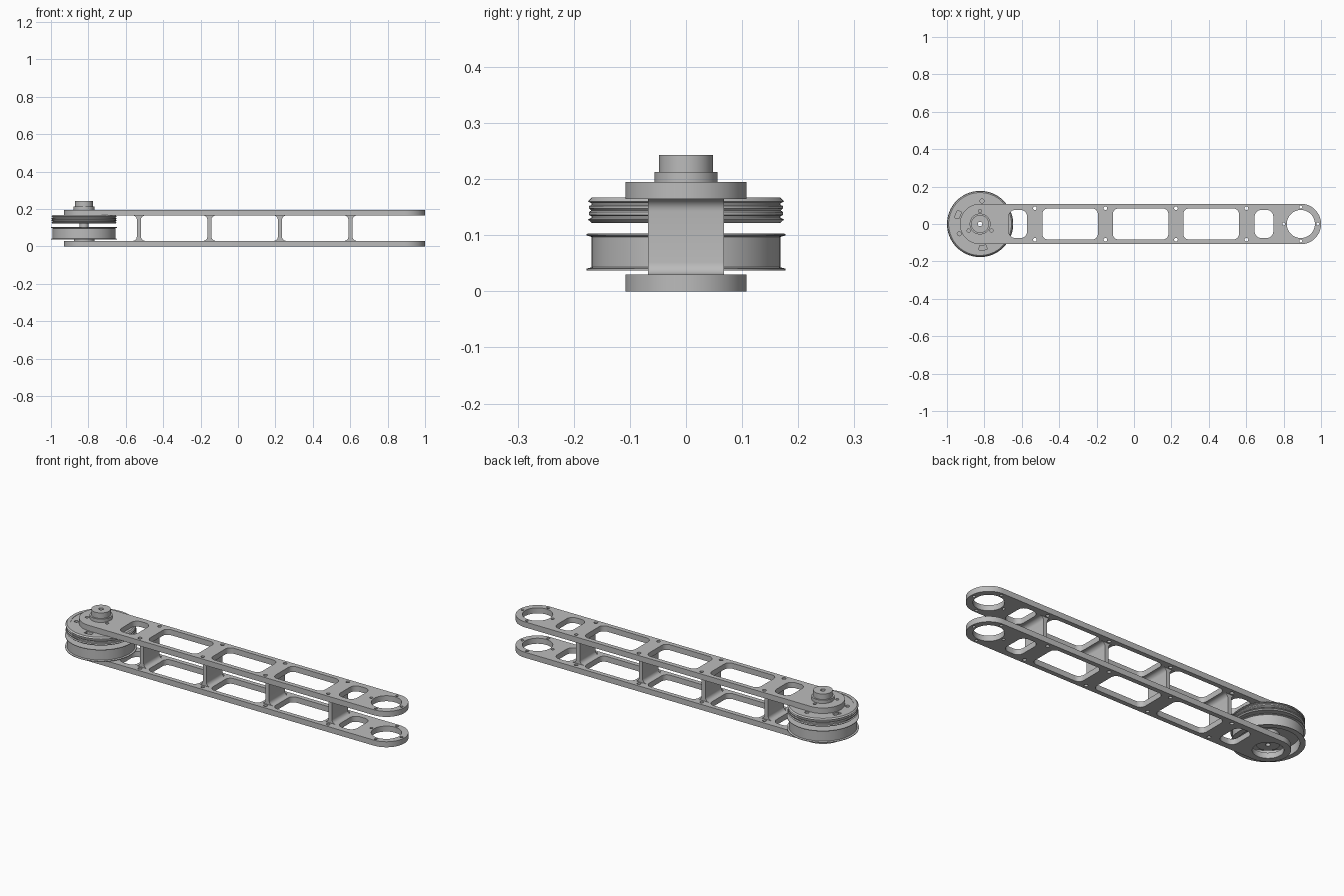
import bpy, bmesh
from math import pi, sin, cos, radians

cube = bpy.data.objects.get("Cube")
if cube:
    bpy.data.objects.remove(cube)

steel = bpy.data.materials.new("plain_grey")
steel.use_nodes = True
GREY = (0.5, 0.5, 0.5, 1)
steel.diffuse_color = GREY
steel.node_tree.nodes["Principled BSDF"].inputs["Base Color"].default_value = GREY

PIVOT, TIP, HALF = -0.823, 0.892, 0.108
STATIONS = [-0.53, -0.153, 0.224, 0.601]


def finish(name, mesh):
    bm = bmesh.new()
    bm.from_mesh(mesh)
    bmesh.ops.remove_doubles(bm, verts=bm.verts, dist=0.00005)
    bmesh.ops.recalc_face_normals(bm, faces=bm.faces)
    bm.to_mesh(mesh)
    bm.free()
    mesh.materials.clear()
    mesh.materials.append(steel)
    obj = bpy.data.objects.new(name, mesh)
    bpy.context.collection.objects.link(obj)
    bpy.ops.object.select_all(action="DESELECT")
    obj.select_set(True)
    bpy.context.view_layer.objects.active = obj
    bpy.ops.object.shade_smooth_by_angle(angle=radians(35))
    return obj


def arc(x, y, r, a0, a1, n):
    return [(x + r * cos(radians(a0 + (a1 - a0) * i / n)),
             y + r * sin(radians(a0 + (a1 - a0) * i / n))) for i in range(n + 1)]


def circle(x, y, r, n=24):
    return arc(x, y, r, 0, 360, n)[:-1]


def window(x0, x1, h, r):
    corners = [(x1 - r, h - r), (x0 + r, h - r), (x0 + r, r - h), (x1 - r, r - h)]
    return [p for i, (x, y) in enumerate(corners)
            for p in arc(x, y, r, 90 * i, 90 * i + 90, 6)]


def arc_slot(x, y, r, w, a0, a1):
    return arc(x, y, r + w, a0, a1, 12) + arc(x, y, r - w, a1, a0, 12)


def bolt_ring(x, r, angles, size):
    return [circle(x + r * cos(radians(a)), r * sin(radians(a)), size, 12) for a in angles]


def flat(name, loops, z0, z1):
    """Extrude an outline with holes between two heights."""
    cu = bpy.data.curves.new(name, "CURVE")
    cu.dimensions, cu.fill_mode = "2D", "BOTH"
    cu.extrude = (z1 - z0) / 2
    for loop in loops:
        sp = cu.splines.new("POLY")
        sp.points.add(len(loop) - 1)
        for pt, (x, y) in zip(sp.points, loop):
            pt.co = (x, y, 0, 1)
        sp.use_cyclic_u = True
    tmp = bpy.data.objects.new(name + "_outline", cu)
    bpy.context.collection.objects.link(tmp)
    deps = bpy.context.evaluated_depsgraph_get()
    mesh = bpy.data.meshes.new_from_object(tmp.evaluated_get(deps))
    bpy.data.objects.remove(tmp)
    obj = finish(name, mesh)
    obj.location.z = (z0 + z1) / 2
    return obj


def lathe(name, profile, n=80):
    """Revolve a closed (radius, height) profile around the pivot axis."""
    bm = bmesh.new()
    rings = [[bm.verts.new((PIVOT + r * cos(2 * pi * i / n), r * sin(2 * pi * i / n), z))
              for i in range(n)] for r, z in profile]
    for k, ring in enumerate(rings):
        nxt = rings[(k + 1) % len(rings)]
        for i in range(n):
            j = (i + 1) % n
            bm.faces.new((ring[i], ring[j], nxt[j], nxt[i]))
    mesh = bpy.data.meshes.new(name)
    bm.to_mesh(mesh)
    bm.free()
    return finish(name, mesh)


# Side plates: rounded bar with lightening windows and bolt holes
outline = arc(TIP, 0, HALF, -90, 90, 32) + arc(PIVOT, 0, HALF, 90, 270, 32)
holes = [window(a + 0.04, b - 0.04, 0.083, 0.03) for a, b in zip(STATIONS, STATIONS[1:])]
holes += [window(-0.67, -0.572, 0.075, 0.035), window(0.645, 0.745, 0.075, 0.035)]
holes += [circle(x, s * 0.084, 0.01, 12) for x in STATIONS for s in (-1, 1)]
holes += [circle(TIP, 0, 0.075, 48)] + bolt_ring(TIP, 0.091, (0, 90, 180, 270), 0.008)
flat("lower_plate", [outline] + holes + [circle(PIVOT, 0, 0.075, 48)], 0, 0.03)
hub_bolts = bolt_ring(PIVOT, 0.07, (90, 210, 330), 0.009)
flat("upper_plate", [outline] + holes + [circle(PIVOT, 0, 0.03)] + hub_bolts, 0.165, 0.195)

# Spacers: thin webs with filleted feet against both plates
R, WEB, MID, RISE = 0.022, 0.011, 0.0975, 0.0675
for i, x in enumerate(STATIONS):
    e = WEB + R
    y = RISE - R
    prof = (arc(e, y, R, 90, 180, 6)[::-1] + arc(-e, y, R, 0, 90, 6)[::-1][::-1])
    top_right = arc(e, y, R, 180, 90, 6)
    top_left = [(-px, py) for px, py in reversed(top_right)]
    prof = top_right + top_left
    prof += [(px, -py) for px, py in reversed(prof)]
    spacer = flat("spacer_%d" % (i + 1), [prof], -0.068, 0.068)
    spacer.rotation_euler.x = pi / 2
    spacer.location = (x, 0, MID)

# Lower pulley: flanged drum, open underneath
lathe("lower_pulley", [(0.012, 0.103), (0.172, 0.103), (0.177, 0.1025), (0.177, 0.0995),
                       (0.168, 0.097), (0.168, 0.043), (0.177, 0.0405), (0.177, 0.0375),
                       (0.172, 0.037), (0.15, 0.037), (0.15, 0.085), (0.055, 0.085),
                       (0.055, 0.03), (0.012, 0.03)])

# Upper pulley: grooved rim around a slotted disc
lathe("upper_pulley_rim", [(0.15, 0.122), (0.168, 0.122), (0.175, 0.128), (0.168, 0.131),
                           (0.168, 0.134), (0.173, 0.136), (0.173, 0.141), (0.169, 0.144),
                           (0.173, 0.148), (0.173, 0.152), (0.168, 0.154), (0.168, 0.157),
                           (0.175, 0.16), (0.168, 0.167), (0.15, 0.167)])
slots = [arc_slot(PIVOT, 0, 0.128, 0.012, a, a + 18) for a in (148, 268, 28)]
slots += bolt_ring(PIVOT, 0.123, (85, 205, 325), 0.011)
flat("upper_pulley_disc", [circle(PIVOT, 0, 0.15, 80), circle(PIVOT, 0, 0.012)] + slots,
     0.122, 0.165)

# Shaft between the pulleys and stepped hub on top
lathe("shaft", [(0.012, 0.1), (0.025, 0.1), (0.025, 0.197), (0.012, 0.197)], 32)
lathe("top_hub", [(0.012, 0.194), (0.056, 0.194), (0.056, 0.213), (0.048, 0.213),
                  (0.048, 0.243), (0.012, 0.243)], 48)
